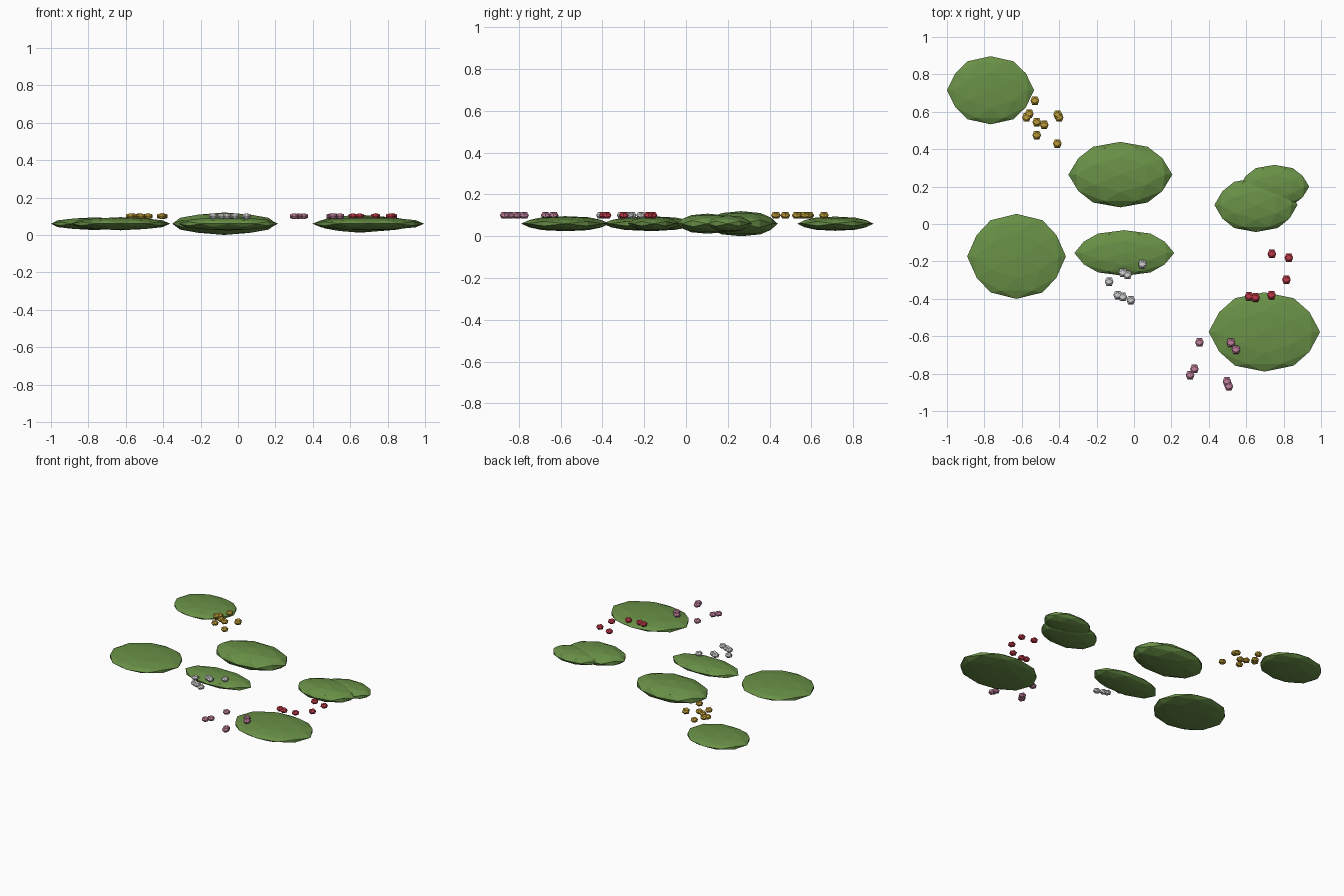
import bpy, bmesh
from mathutils import Vector

if "Cube" in bpy.data.objects:
    bpy.data.objects.remove(bpy.data.objects["Cube"])


def material(name, rgb):
    m = bpy.data.materials.new(name)
    m.diffuse_color = (*rgb, 1.0)
    m.use_nodes = True
    m.node_tree.nodes["Principled BSDF"].inputs["Base Color"].default_value = m.diffuse_color
    return m


def add_ball(bm, centre, size, cuts):
    """Icosahedron with edges along the axes, optionally subdivided, as an ellipsoid."""
    t = (1 + 5 ** 0.5) / 2
    ball = bmesh.new()
    for a in (-1, 1):
        for b in (-t, t):
            for co in ((a, b, 0), (0, a, b), (b, 0, a)):
                ball.verts.new(co)
    bmesh.ops.convex_hull(ball, input=ball.verts[:])
    if cuts:
        bmesh.ops.subdivide_edges(ball, edges=ball.edges[:], cuts=cuts, use_grid_fill=True)
    ball.verts.index_update()
    new = []
    for v in ball.verts:
        n = v.co.normalized()
        new.append(bm.verts.new(Vector(centre) + Vector([n[i] * size[i] for i in range(3)])))
    for f in ball.faces:
        bm.faces.new([new[v.index] for v in f.verts])
    ball.free()


def finish(bm, name, mat):
    bmesh.ops.recalc_face_normals(bm, faces=bm.faces[:])
    mesh = bpy.data.meshes.new(name)
    bm.to_mesh(mesh)
    bm.free()
    mesh.materials.append(mat)
    bpy.context.collection.objects.link(bpy.data.objects.new(name, mesh))


# Flattened leafy mounds: x, y, radius x, radius y, radius z
leaf = material("leaf green", (0.14, 0.28, 0.062))
mounds = {
    "back_left_mound": (-0.767, 0.715, 0.233, 0.182, 0.034),
    "back_middle_mound": (-0.073, 0.264, 0.278, 0.175, 0.06),
    "left_mound": (-0.628, -0.173, 0.264, 0.227, 0.035),
    "middle_mound": (-0.052, -0.155, 0.267, 0.122, 0.036),
    "right_mound": (0.652, 0.102, 0.222, 0.145, 0.048),
    "right_rear_mound": (0.75, 0.2, 0.187, 0.116, 0.04),
    "front_right_mound": (0.697, -0.577, 0.298, 0.212, 0.036),
}
for name, (x, y, rx, ry, rz) in mounds.items():
    bm = bmesh.new()
    add_ball(bm, (x, y, 0.06), (rx, ry, rz), 1)
    finish(bm, name, leaf)

# Scattered blossoms, one object per colour
blossoms = {
    "yellow": ((0.52, 0.34, 0.04), [
        (-0.53, 0.66), (-0.56, 0.59), (-0.575, 0.57), (-0.52, 0.545), (-0.48, 0.53),
        (-0.52, 0.475), (-0.41, 0.43), (-0.408, 0.585), (-0.4, 0.57)]),
    "white": ((0.66, 0.66, 0.66), [
        (0.045, -0.215), (-0.06, -0.26), (-0.035, -0.272), (-0.133, -0.308),
        (-0.087, -0.38), (-0.06, -0.39), (-0.017, -0.407)]),
    "red": ((0.56, 0.045, 0.07), [
        (0.737, -0.16), (0.828, -0.18), (0.815, -0.298), (0.735, -0.38),
        (0.615, -0.387), (0.65, -0.393)]),
    "pink": ((0.56, 0.23, 0.36), [
        (0.35, -0.633), (0.518, -0.635), (0.545, -0.672), (0.323, -0.775),
        (0.3, -0.808), (0.497, -0.842), (0.507, -0.868)]),
}
for colour, (rgb, spots) in blossoms.items():
    bm = bmesh.new()
    for x, y in spots:
        add_ball(bm, (x, y, 0.1), (0.027, 0.027, 0.019), 0)
    finish(bm, colour + "_blossoms", material("petal " + colour, rgb))
